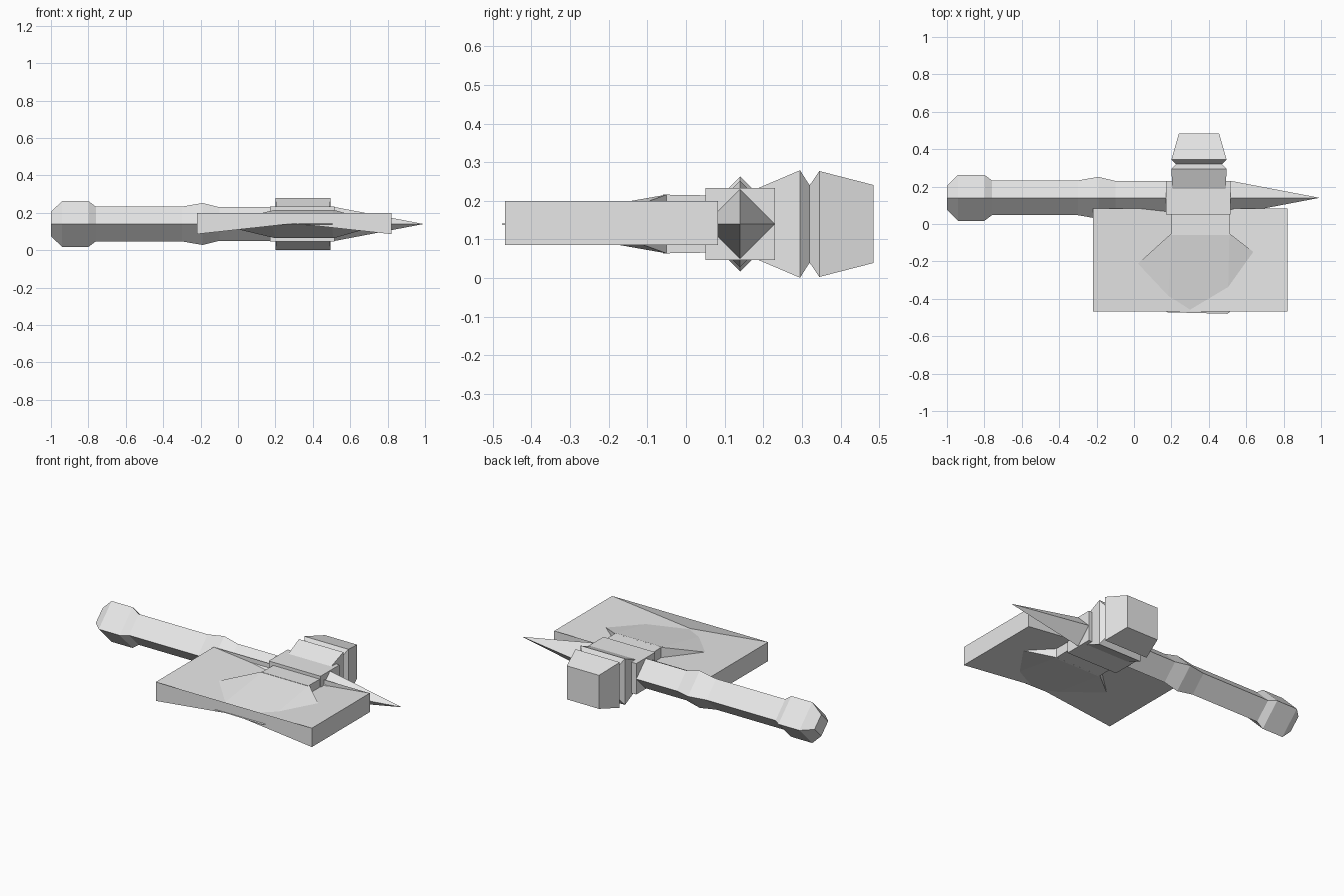
import bpy

if "Cube" in bpy.data.objects:
    bpy.data.objects.remove(bpy.data.objects["Cube"])

grey = bpy.data.materials.new("plain grey")
grey.diffuse_color = (0.8, 0.8, 0.8, 1)
grey.use_nodes = True
grey.node_tree.nodes["Principled BSDF"].inputs["Base Color"].default_value = grey.diffuse_color
CZ = 0.14   # height of the weapon's long axis


def make(name, verts, faces):
    mesh = bpy.data.meshes.new(name)
    mesh.from_pydata(verts, [], faces)
    mesh.materials.append(grey)
    ob = bpy.data.objects.new(name, mesh)
    bpy.context.collection.objects.link(ob)
    return ob


def loft(name, rings):
    """Skin a list of four-point rings and cap both ends."""
    n = len(rings)
    verts = [p for ring in rings for p in ring]
    faces = [(4 * i + k, 4 * i + (k + 1) % 4, 4 * i + 4 + (k + 1) % 4, 4 * i + 4 + k)
             for i in range(n - 1) for k in range(4)]
    faces += [(3, 2, 1, 0), tuple(4 * (n - 1) + k for k in range(4))]
    return make(name, verts, faces)


def diamond(x, r):
    return [(x, 0.14 + r, CZ), (x, 0.14, CZ + r), (x, 0.14 - r, CZ), (x, 0.14, CZ - r)]


def rect(y, x0, x1, h):
    return [(x0, y, CZ - h), (x1, y, CZ - h), (x1, y, CZ + h), (x0, y, CZ + h)]


# handle with pommel and swollen grip end
loft("handle", [diamond(x, r) for x, r in (
    (-1, 0.065), (-0.94, 0.123), (-0.8, 0.123), (-0.76, 0.093), (-0.3, 0.093),
    (-0.19, 0.112), (-0.1, 0.09), (0.3, 0.09))])

# four-sided spike at the tip
loft("spike", [diamond(0.3, 0.09), diamond(0.52, 0.09), diamond(0.99, 0.0005)])

# block joining handle, hammer and blade
loft("head_block", [rect(0.23, 0.17, 0.515, 0.093), rect(0.05, 0.17, 0.515, 0.093)][::-1])

# hammer with a groove around it
loft("hammer", [rect(y, x0, x1, h) for y, x0, x1, h in (
    (0.18, 0.205, 0.49, 0.09), (0.295, 0.2, 0.495, 0.139), (0.32, 0.225, 0.47, 0.1),
    (0.345, 0.2, 0.495, 0.137), (0.485, 0.24, 0.455, 0.101))])

# axe neck
loft("axe_neck", [rect(-0.06, 0.2, 0.51, 0.076), rect(0.06, 0.2, 0.51, 0.074)])

# flared axe blade tapering to a thin rim
rim = [(-0.12, -0.34, CZ), (0.18, -0.472, CZ), (0.5, -0.48, CZ), (0.78, -0.26, CZ)]
root = rect(-0.05, 0.2, 0.51, 0.076)
make("axe_blade", rim + root, [
    (0, 1, 7), (1, 2, 6, 7), (2, 3, 6),
    (1, 0, 4), (2, 1, 4, 5), (3, 2, 5),
    (0, 7, 4), (3, 5, 6), (4, 7, 6, 5)])

# crossed slab: two sloping sheets meeting in a shallow valley along the middle
X0, X1, Y0, Y1, Z0, Z1 = -0.22, 0.82, -0.468, 0.083, 0.086, 0.2
slab = [(x, y, z) for x in (X0, X1) for y in (Y0, Y1) for z in (Z0, Z1)]
make("crossed_slab", slab, [
    (1, 4, 6, 3), (0, 2, 7, 5),      # falling and rising sheets
    (0, 1, 3, 2), (4, 6, 7, 5),      # end walls
    (0, 5, 1), (1, 5, 4),            # folded front wall
    (2, 3, 7), (3, 6, 7)])           # folded back wall
